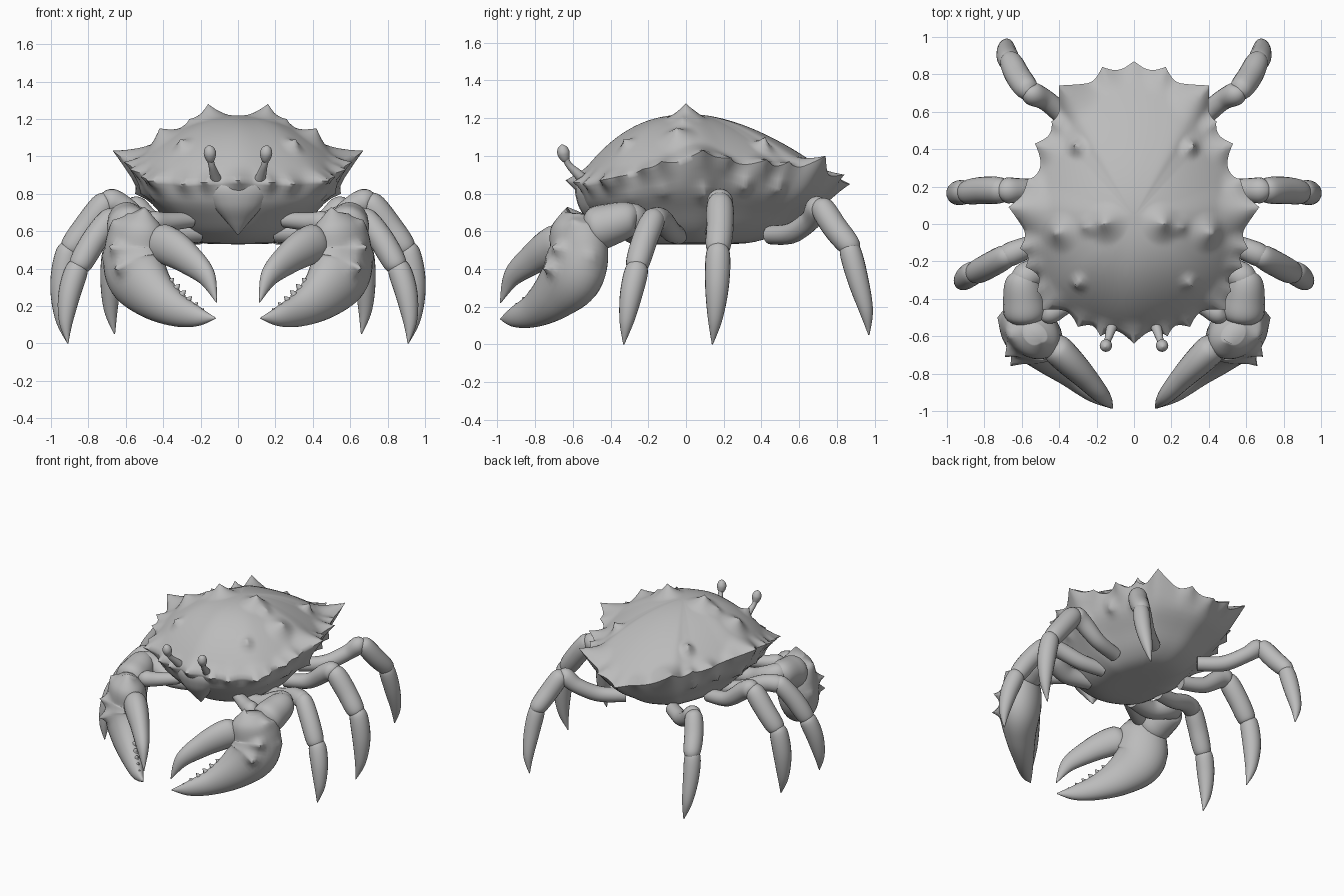
import bpy
import bmesh
import math
from mathutils import Vector

default_cube = bpy.data.objects.get("Cube")
if default_cube:
    bpy.data.objects.remove(default_cube, do_unlink=True)

# One plain shell colour
shell = bpy.data.materials.new("shell grey")
shell.use_nodes = True
shell_colour = (0.5, 0.5, 0.5, 1)
shell.diffuse_color = shell_colour
shell.node_tree.nodes["Principled BSDF"].inputs["Base Color"].default_value = shell_colour


def finish(name, bm):
    bmesh.ops.recalc_face_normals(bm, faces=bm.faces[:])
    mesh = bpy.data.meshes.new(name)
    bm.to_mesh(mesh)
    bm.free()
    mesh.materials.append(shell)
    obj = bpy.data.objects.new(name, mesh)
    bpy.context.collection.objects.link(obj)
    bpy.ops.object.select_all(action='DESELECT')
    obj.select_set(True)
    bpy.context.view_layer.objects.active = obj
    bpy.ops.object.shade_smooth_by_angle(angle=math.radians(65))
    return obj


def spline(points, steps, closed=False):
    """Smooth curve through points of any dimension."""
    pts = [Vector(p) for p in points]
    count = len(pts)

    def at(i):
        return pts[i % count] if closed else pts[max(0, min(count - 1, i))]

    out = []
    for i in range(count if closed else count - 1):
        a, b, c, d = at(i - 1), at(i), at(i + 1), at(i + 2)
        for k in range(steps):
            t = k / steps
            out.append(b + (c - a) * (t / 2)
                       + (a * 2 - b * 5 + c * 4 - d) * (t * t / 2)
                       + (b * 3 - a - c * 3 + d) * (t ** 3 / 2))
    if not closed:
        out.append(pts[-1])
    return out


def bridge(bm, rings):
    for a, b in zip(rings, rings[1:]):
        for i in range(len(a)):
            j = (i + 1) % len(a)
            bm.faces.new((a[i], a[j], b[j], b[i]))


def pull_spike(bm, tip, reach):
    """Draw the nearest bit of surface out to a pointed tip."""
    tip = Vector(tip)
    base = min(bm.verts, key=lambda v: (v.co - tip).length_squared).co.copy()
    for v in bm.verts:
        fall = 1 - (v.co - base).length / reach
        if fall > 0:
            v.co += (tip - base) * fall ** 1.7


def limb(name, points, side=1, axis=(0, 1, 0), flat=1.0, spikes=(), reach=0.05, sides=20):
    """Rounded limb segment; each point is x, y, z, radius."""
    samples = spline([(x * side, y, z, r) for x, y, z, r in points], 7)
    axis = Vector((axis[0] * side, axis[1], axis[2]))
    bm = bmesh.new()
    rings = []
    for i, s in enumerate(samples):
        ahead, behind = samples[min(i + 1, len(samples) - 1)], samples[max(i - 1, 0)]
        tangent = (ahead - behind).to_3d().normalized()
        across = tangent.cross(axis).normalized()
        depth = across.cross(tangent)
        radius = max(s.w, 0.003)
        ring = []
        for k in range(sides):
            a = math.tau * k / sides
            offset = across * math.cos(a) + depth * (math.sin(a) * flat)
            ring.append(bm.verts.new(s.to_3d() + offset * radius))
        rings.append(ring)
    bridge(bm, rings)
    bm.faces.new(rings[0])
    bm.faces.new(rings[-1])
    for x, y, z in spikes:
        pull_spike(bm, (x * side, y, z), reach)
    return finish(name, bm)


# Carapace: rim outline lofted up to a dome and down to the belly
half_rim = [(0, -.58, .87), (.2, -.54, .86), (.4, -.44, .87), (.5, -.3, .9),
            (.56, -.1, .95), (.58, .08, .97), (.52, .25, .96), (.46, .42, .94),
            (.39, .58, .92), (.33, .69, .91), (.16, .78, .88), (0, .82, .86)]
rim = spline(half_rim + [(-x, y, z) for x, y, z in half_rim[-2:0:-1]], 11, closed=True)
belly_profile = spline([(1, 0), (.92, .3), (.74, .58), (.56, .84), (.36, .98), (.02, 1)], 4)
center_y = 0.04

bm = bmesh.new()
rings = []
for i in range(1, 30):
    s = i / 30
    ring = []
    for p in rim:
        # The dome is fuller towards the front
        front = min(1, max(0, 0.5 - p.y))
        blend = 1 - s ** (1.7 + 0.8 * front)
        ring.append(bm.verts.new((p.x * s, center_y + (p.y - center_y) * s,
                                  p.z + (1.22 - p.z) * blend)))
    rings.append(ring)
for s, blend in belly_profile:
    ring = []
    for p in rim:
        # The belly is steeper under the face
        depth = s ** (0.4 + 0.3 * blend) if p.y < center_y else s
        ring.append(bm.verts.new((p.x * s, center_y + (p.y - center_y) * depth,
                                  p.z + (0.53 - p.z) * blend)))
    rings.append(ring)
bridge(bm, rings)
bm.faces.new(rings[0])
bm.faces.new(rings[-1])

rim_spikes = [(.67, .09, 1.03, .17), (.57, .24, .99, .1), (.53, .43, .98, .11),
              (.44, .55, .97, .09), (.4, .74, 1.0, .17), (.17, .84, .9, .11),
              (.61, -.13, .97, .1), (.58, -.23, .93, .08), (.52, -.36, .89, .08),
              (.49, -.46, .87, .1), (.3, -.55, .85, .09), (.18, -.6, .86, .08)]
dome_spikes = [(.16, 0, 1.28, .12), (.42, -.05, 1.15, .12), (.26, -.02, 1.2, .08),
               (.31, -.33, 1.09, .07), (.32, .42, 1.1, .07)]
under_spikes = [(.55, .1, .8, .08), (.5, .32, .83, .08), (.43, .5, .82, .08),
                (.52, -.12, .8, .08), (.46, -.3, .78, .08)]
for x, y, z, reach in rim_spikes + dome_spikes + under_spikes:
    for side in (1, -1):
        pull_spike(bm, (x * side, y, z), reach)
pull_spike(bm, (0, .87, .85), .12)
pull_spike(bm, (0, -.64, .87), .1)
finish("carapace", bm)

# Pointed mouth plate below the brow
limb("mouth_plate", [(0, -.4, .86, .08), (0, -.46, .82, .19), (0, -.48, .75, .15),
                     (0, -.47, .66, .07), (0, -.45, .58, .003)], flat=0.65)

leg_names = ("front", "middle", "back")
leg_hips = [
    [(.25, -.04, .58, .05), (.42, -.08, .6, .055), (.58, -.13, .66, .06), (.68, -.17, .66, .06), (.71, -.18, .64, .01)],
    [(.3, .15, .6, .05), (.48, .18, .63, .055), (.62, .18, .73, .065), (.69, .18, .76, .065), (.73, .18, .74, .01)],
    [(.2, .45, .58, .05), (.35, .56, .59, .055), (.47, .66, .66, .055), (.55, .7, .73, .06), (.58, .73, .73, .01)],
]
leg_shins = [
    [(.65, -.15, .7, .01), (.68, -.17, .67, .06), (.77, -.22, .55, .068), (.845, -.26, .42, .06), (.86, -.27, .38, .02)],
    [(.67, .18, .8, .01), (.71, .18, .75, .067), (.81, .18, .62, .072), (.89, .17, .51, .063), (.91, .17, .47, .02)],
    [(.55, .7, .77, .01), (.57, .72, .73, .06), (.62, .79, .62, .067), (.66, .87, .52, .058), (.67, .89, .48, .02)],
]
leg_feet = [
    [(.84, -.25, .43, .02), (.86, -.26, .4, .06), (.9, -.29, .27, .06), (.92, -.315, .12, .038), (.91, -.33, 0, .003)],
    [(.89, .17, .53, .02), (.91, .17, .49, .062), (.94, .165, .32, .064), (.94, .155, .14, .04), (.91, .14, 0, .003)],
    [(.65, .86, .54, .02), (.665, .87, .5, .056), (.68, .91, .35, .056), (.68, .955, .18, .037), (.66, .97, .05, .003)],
]
claw_axis = (.66, -.75, 0)
palm_path = [(.53, -.59, .69, .07), (.535, -.59, .62, .15), (.55, -.57, .51, .178), (.54, -.6, .38, .185),
             (.46, -.69, .27, .142), (.34, -.8, .185, .095), (.22, -.91, .145, .055), (.12, -.985, .135, .003)]
palm_spikes = [(.73, -.5, .47), (.5, -.63, .73), (.69, -.71, .52), (.66, -.76, .4), (.67, -.6, .66)]
finger_path = [(.46, -.62, .56, .05), (.42, -.66, .54, .1), (.36, -.72, .515, .103), (.27, -.81, .455, .085),
               (.17, -.92, .36, .055), (.115, -.985, .22, .003)]

for side, label in ((1, "left"), (-1, "right")):
    # Walking legs in three segments
    for name, hip, shin, foot in zip(leg_names, leg_hips, leg_shins, leg_feet):
        limb(f"{label}_{name}_leg_thigh", hip, side)
        limb(f"{label}_{name}_leg_shin", shin, side)
        limb(f"{label}_{name}_leg_foot", foot, side)

    # Claw arm and wrist
    limb(f"{label}_arm", [(.2, -.25, .6, .06), (.38, -.28, .6, .065), (.52, -.26, .65, .075),
                          (.6, -.3, .68, .07), (.62, -.33, .68, .01)], side, axis=(0, 0, 1))
    limb(f"{label}_arm_base", [(.25, -.36, .66, .04), (.38, -.44, .65, .05), (.46, -.48, .65, .055),
                               (.51, -.48, .65, .01)], side, axis=(0, 0, 1))
    limb(f"{label}_wrist", [(.6, -.25, .67, .02), (.6, -.29, .67, .085), (.59, -.39, .64, .11),
                            (.58, -.49, .61, .11), (.575, -.56, .59, .02)], side, axis=(0, 0, 1))

    # Claw: fixed palm with lower finger, and hinged upper finger
    limb(f"{label}_claw_palm", palm_path, side, claw_axis, 0.78, palm_spikes, 0.07, 32)
    limb(f"{label}_claw_finger", finger_path, side, claw_axis, 0.78)

    # Teeth along the biting edges
    for i in range(6):
        t = i / 5
        x, y, z, size = .365 - .17 * t, -.75 - .18 * t, .325 - .15 * t, .022 - .011 * t
        limb(f"{label}_lower_tooth_{i + 1}", [(x, y, z - size, size), (x, y, z, size),
             (x - size, y - size / 2, z + size, .003)], side, sides=10)
    for i in range(4):
        t = i / 3
        x, y, z, size = .32 - .14 * t, -.76 - .14 * t, .415 - .07 * t, .022 - .01 * t
        limb(f"{label}_upper_tooth_{i + 1}", [(x, y, z + size, size), (x, y, z, size),
             (x + size / 2, y, z - size, .003)], side, sides=10)

    # Stalked eyes
    limb(f"{label}_eye_stalk", [(.11, -.53, .86, .03), (.125, -.57, .9, .026), (.14, -.62, .95, .018),
                                (.15, -.64, .99, .018)], side)
    limb(f"{label}_eye", [(.145, -.635, .965, .005), (.147, -.64, .98, .022), (.15, -.65, 1.015, .033),
                          (.153, -.655, 1.045, .024), (.154, -.657, 1.06, .004)], side)
